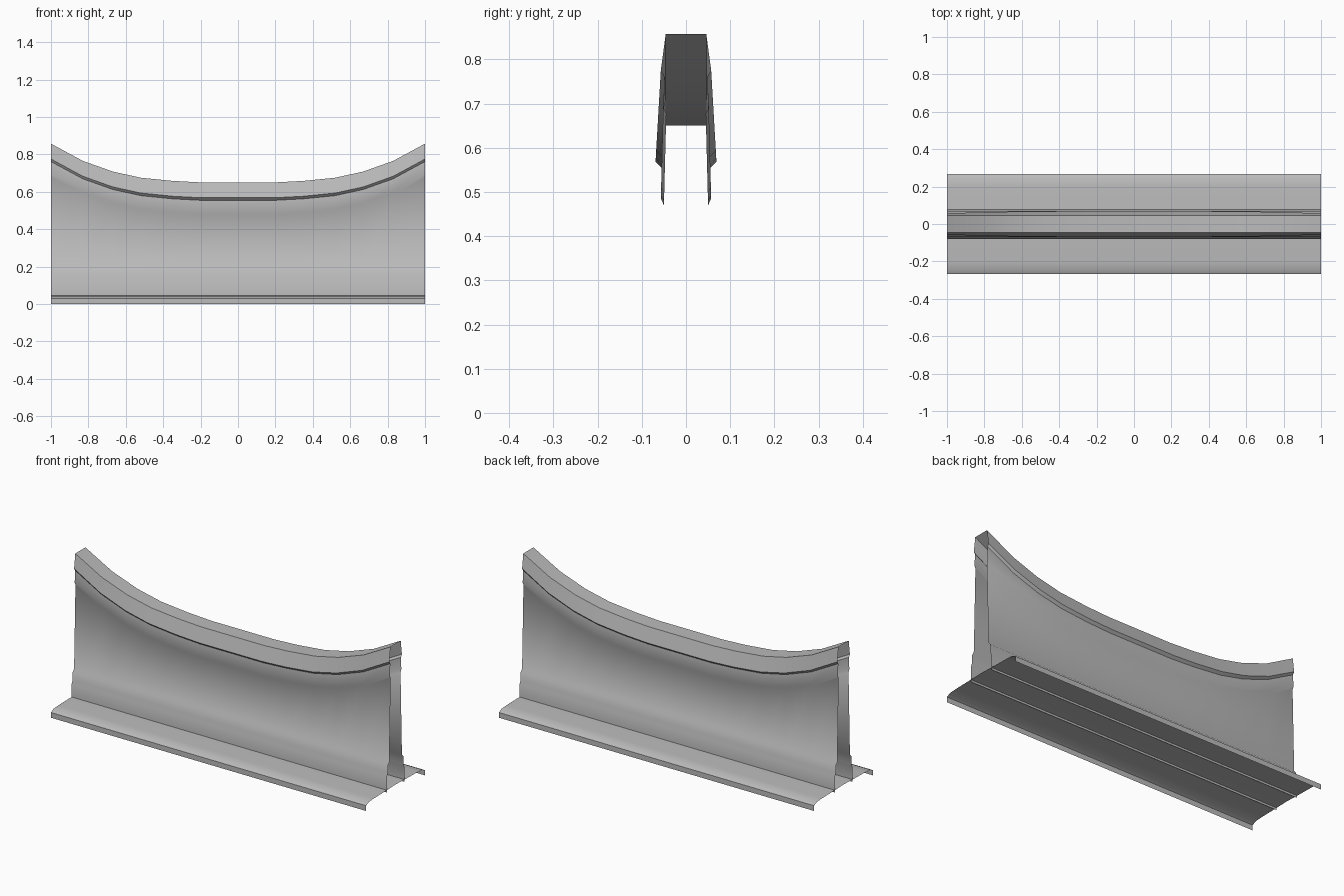
import bpy
import math

cube = bpy.data.objects.get("Cube")
if cube:
    bpy.data.objects.remove(cube, do_unlink=True)

grey = bpy.data.materials.new("plain grey")
grey.use_nodes = True
colour = (0.5, 0.5, 0.5, 1)
grey.diffuse_color = colour
grey.node_tree.nodes["Principled BSDF"].inputs["Base Color"].default_value = colour

# Sagging top line: distance from the middle and height
half_line = [(0.2, 0.65), (0.35, 0.658), (0.52, 0.675),
             (0.67, 0.708), (0.83, 0.765), (1.0, 0.857)]
stations = [(-x, z) for x, z in reversed(half_line)] + half_line


def loft(name, section, angle):
    """Skin an open cross-section along the stations."""
    rows = [[(x, y, z) for y, z in section(x, top)] for x, top in stations]
    n = len(rows[0])
    faces = [(i * n + j, (i + 1) * n + j, (i + 1) * n + j + 1, i * n + j + 1)
             for i in range(len(rows) - 1) for j in range(n - 1)]
    mesh = bpy.data.meshes.new(name)
    mesh.from_pydata([v for row in rows for v in row], [], faces)
    mesh.materials.append(grey)
    mesh.shade_smooth()
    mesh.set_sharp_from_angle(angle=math.radians(angle))
    obj = bpy.data.objects.new(name, mesh)
    bpy.context.collection.objects.link(obj)
    return obj


def mirrored(half):
    """Close a front half section with its reflection at the back."""
    return half + [(-y, z) for y, z in reversed(half) if y]


def bulge(top):
    """One where the wall is lowest, zero at its tall ends."""
    return (0.857 - top) / 0.207


def cap_section(x, top):
    b = bulge(top)
    return mirrored([(-0.048 - 0.006 * b, top - 0.096),
                     (-0.057 - 0.012 * b, top - 0.082),
                     (-0.046, top)])


def wall_section(x, top):
    b = bulge(top)
    neck = top - 0.18
    neck_y = 0.057 - 0.026 * (neck - 0.2)
    return [(-0.08, 0.035), (-0.08, 0.12), (-0.07, 0.143), (-0.07, 0.185),
            (-0.057, 0.2), (-neck_y, neck),
            (-neck_y - 0.007, neck + 0.015),
            (-0.048 - 0.006 * b, top - 0.096)]


def back_wall_section(x, top):
    return [(-y, z) for y, z in reversed(wall_section(x, top))]


def foot_section(x, top):
    return mirrored([(-0.267, 0), (-0.267, 0.03), (-0.243, 0.042),
                     (-0.2, 0.045), (-0.1, 0.047), (0, 0.05)])


# Rail cap, two thin wall skins and the folded foot plate
loft("rail_cap", cap_section, 30)
loft("front_wall", wall_section, 180)
loft("back_wall", back_wall_section, 180)
loft("foot_plate", foot_section, 40)
